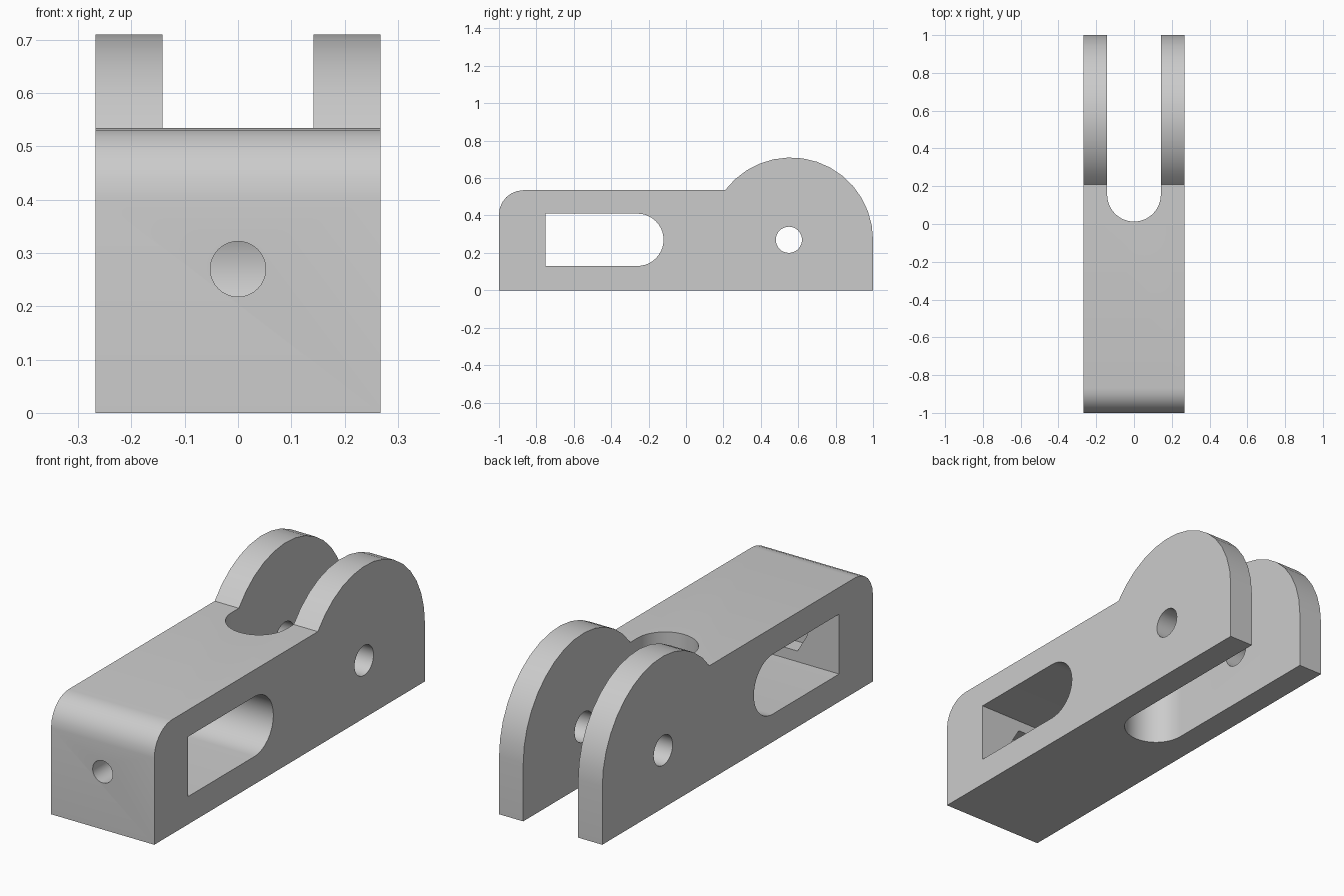
import bpy, bmesh, math
from mathutils import Vector

cube = bpy.data.objects.get("Cube")
if cube:
    bpy.data.objects.remove(cube, do_unlink=True)

grey = bpy.data.materials.new("plain_grey")
grey.use_nodes = True
grey.diffuse_color = (0.6, 0.6, 0.6, 1)
grey.node_tree.nodes["Principled BSDF"].inputs["Base Color"].default_value = (0.6, 0.6, 0.6, 1)


def arc(cu, cv, r, start, end, steps):
    """Points on an arc, angles in degrees."""
    return [(cu + r * math.cos(math.radians(start + (end - start) * i / steps)),
             cv + r * math.sin(math.radians(start + (end - start) * i / steps)))
            for i in range(steps + 1)]


def prism(name, profile, axis, lo, hi):
    """Extrude a 2D profile along an axis: x uses (y, z), y uses (x, z), z uses (x, y)."""
    place = {"x": lambda u, v: (lo, u, v),
             "y": lambda u, v: (u, lo, v),
             "z": lambda u, v: (u, v, lo)}[axis]
    step = Vector([hi - lo if a == axis else 0 for a in "xyz"])
    bm = bmesh.new()
    face = bm.faces.new([bm.verts.new(place(u, v)) for u, v in profile])
    top = bmesh.ops.extrude_face_region(bm, geom=[face])["geom"]
    bmesh.ops.translate(bm, vec=step, verts=[e for e in top if isinstance(e, bmesh.types.BMVert)])
    bmesh.ops.recalc_face_normals(bm, faces=bm.faces)
    mesh = bpy.data.meshes.new(name)
    bm.to_mesh(mesh)
    bm.free()
    mesh.materials.append(grey)
    obj = bpy.data.objects.new(name, mesh)
    bpy.context.collection.objects.link(obj)
    return obj


HALF_W, TOP, PIN_Z = 0.267, 0.535, 0.27
LUG_Y, LUG_R = 0.56, 0.44

# Side outline: block, rounded clevis end and rounded front top edge
meet = 180 - math.degrees(math.asin((TOP - PIN_Z) / LUG_R))
outline = [(-1, 0), (1, 0)]
outline += arc(LUG_Y, PIN_Z, LUG_R, 0, meet, 14)
outline += arc(-0.87, TOP - 0.13, 0.13, 90, 180, 6)
body = prism("clevis_body", outline, "x", -HALF_W, HALF_W)

# Openings cut from the block
cutters = [
    prism("fork_gap_cutter", [(0.142, 1.2)] + arc(0, 0.155, 0.142, 0, -180, 24) + [(-0.142, 1.2)],
          "z", -0.2, 1.0),
    prism("side_window_cutter", [(-0.75, 0.41), (-0.75, 0.13)] + arc(-0.26, PIN_Z, 0.14, -90, 90, 20),
          "x", -0.5, 0.5),
    prism("pin_hole_cutter", arc(0.55, PIN_Z, 0.07, 0, 348.75, 31), "x", -0.5, 0.5),
    prism("bolt_hole_cutter", arc(0, PIN_Z, 0.052, 0, 348.75, 31), "y", -1.2, -0.7),
    prism("nut_pocket_cutter", arc(0, PIN_Z, 0.104, 0, 300, 5), "y", -0.83, -0.7),
]

bpy.ops.object.select_all(action="DESELECT")
body.select_set(True)
bpy.context.view_layer.objects.active = body
for cutter in cutters:
    cutter.hide_render = True
    mod = body.modifiers.new(cutter.name, "BOOLEAN")
    mod.operation = "DIFFERENCE"
    mod.solver = "EXACT"
    mod.object = cutter
    bpy.ops.object.modifier_apply(modifier=mod.name)
    bpy.data.objects.remove(cutter, do_unlink=True)

bpy.ops.object.shade_smooth_by_angle(angle=math.radians(30))
